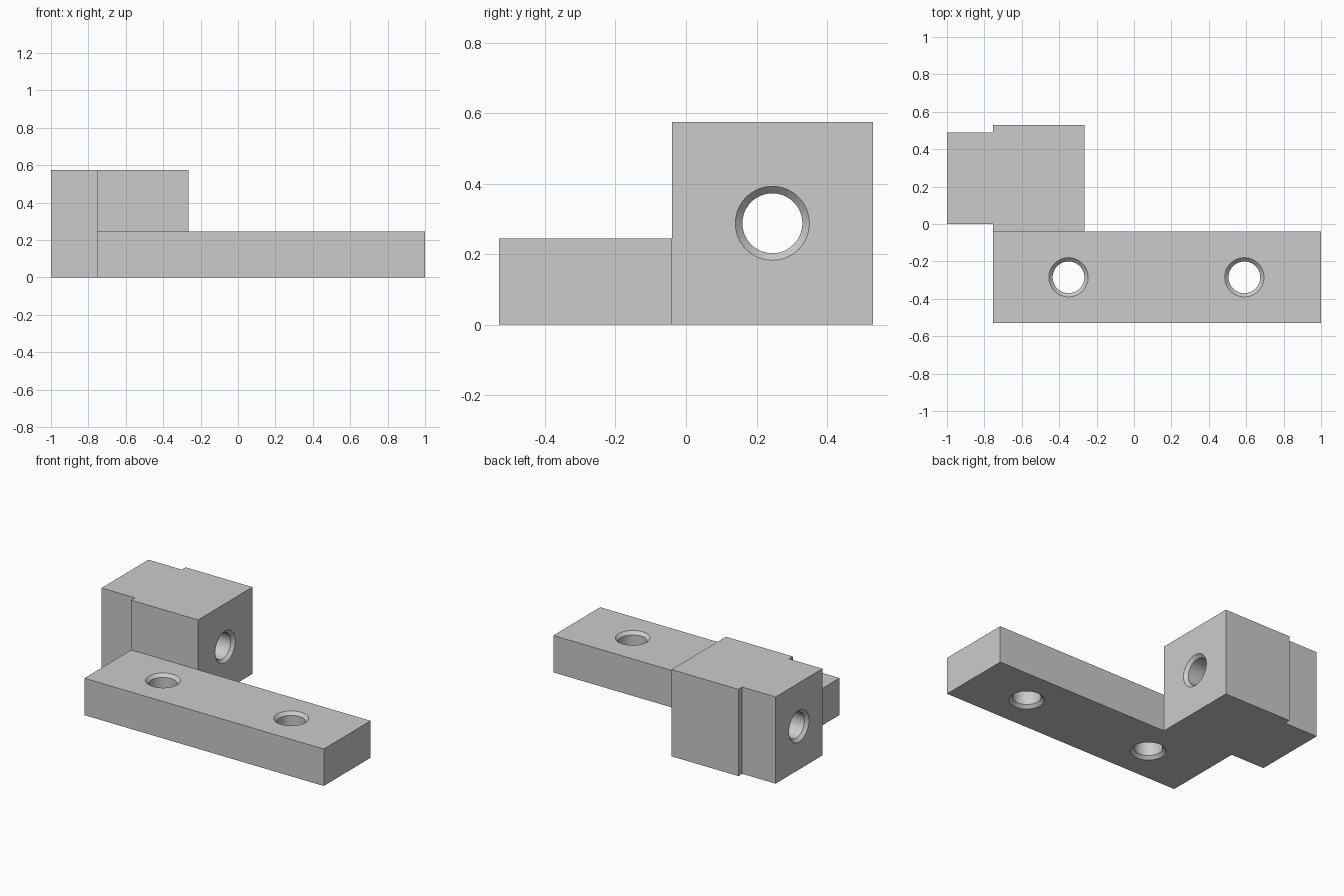
import bpy, bmesh
from math import pi
from mathutils import Matrix, Vector

cube = bpy.data.objects.get("Cube")
if cube:
    bpy.data.objects.remove(cube, do_unlink=True)

BAR_TOP, BLOCK_TOP = 0.245, 0.575
HOLE, RIM = 0.085, 0.105

grey = bpy.data.materials.new("plain grey")
grey.use_nodes = True
colour = (0.6, 0.6, 0.6, 1)
grey.diffuse_color = colour
grey.node_tree.nodes["Principled BSDF"].inputs["Base Color"].default_value = colour


def add_object(name, bm):
    bmesh.ops.recalc_face_normals(bm, faces=bm.faces)
    mesh = bpy.data.meshes.new(name)
    bm.to_mesh(mesh)
    bm.free()
    mesh.materials.append(grey)
    obj = bpy.data.objects.new(name, mesh)
    bpy.context.collection.objects.link(obj)
    return obj


def raise_faces(bm, faces, height, keep):
    """Extrude faces upward and return the new top faces."""
    result = bmesh.ops.extrude_face_region(bm, geom=faces, use_keep_orig=keep)["geom"]
    verts = [g for g in result if isinstance(g, bmesh.types.BMVert)]
    bmesh.ops.translate(bm, verts=verts, vec=(0, 0, height))
    return [g for g in result if isinstance(g, bmesh.types.BMFace)]


# Bracket body: stepped block footprint and bar footprint share one edge
bm = bmesh.new()
block = [(-1, 0), (-.755, 0), (-.755, -.04), (-.265, -.04),
         (-.265, .53), (-.755, .53), (-.755, .49), (-1, .49)]
bar = [(-.755, -.53), (1, -.53), (1, -.04), (-.265, -.04), (-.755, -.04)]
points = {p: bm.verts.new((*p, 0)) for p in block + bar if p not in block[2:4]}
points.update({p: bm.verts.new((*p, 0)) for p in block[2:4]})
footprint = [bm.faces.new([points[p] for p in outline]) for outline in (block, bar)]
tops = raise_faces(bm, footprint, BAR_TOP, True)
block_top = min(tops, key=lambda f: f.calc_center_median().x)
raise_faces(bm, [block_top], BLOCK_TOP - BAR_TOP, False)
for face in [f for f in bm.faces if len(f.verts) == 8
             and abs(f.calc_center_median().z - BAR_TOP) < 0.001]:
    bm.faces.remove(face)
bmesh.ops.recalc_face_normals(bm, faces=bm.faces)
bmesh.ops.dissolve_limit(bm, angle_limit=0.01, verts=bm.verts, edges=bm.edges)
body = add_object("bracket_body", bm)


# Chamfered through holes, cut with spun profiles
def cut_hole(name, start, axis, length):
    chamfer, over = RIM - HOLE, 0.02
    profile = [(0, -over), (RIM + over, -over), (HOLE, chamfer),
               (HOLE, length - chamfer), (RIM + over, length + over), (0, length + over)]
    bm = bmesh.new()
    verts = [bm.verts.new((r, 0, h)) for r, h in profile]
    edges = [bm.edges.new(pair) for pair in zip(verts, verts[1:])]
    bmesh.ops.spin(bm, geom=verts + edges, axis=(0, 0, 1), cent=(0, 0, 0),
                   angle=2 * pi, steps=64, use_duplicate=False)
    bmesh.ops.remove_doubles(bm, verts=bm.verts, dist=0.0001)
    turn = Vector((0, 0, 1)).rotation_difference(Vector(axis)).to_matrix().to_4x4()
    bm.transform(Matrix.Translation(start) @ turn)
    cutter = add_object(name, bm)
    cutter.hide_render = True
    cutter.hide_set(True)
    mod = body.modifiers.new(name, 'BOOLEAN')
    mod.operation, mod.solver, mod.object = 'DIFFERENCE', 'EXACT', cutter
    return cutter


cutters = [cut_hole("bar_hole_right", (-.35, -.285, 0), (0, 0, 1), BAR_TOP),
           cut_hole("bar_hole_left", (.59, -.285, 0), (0, 0, 1), BAR_TOP),
           cut_hole("block_hole", (-1, .245, BLOCK_TOP / 2), (1, 0, 0), .735)]

# Apply the cuts, drop the cutters and smooth the bores
bpy.ops.object.select_all(action='DESELECT')
body.select_set(True)
bpy.context.view_layer.objects.active = body
for mod in list(body.modifiers):
    bpy.ops.object.modifier_apply(modifier=mod.name)
for cutter in cutters:
    bpy.data.objects.remove(cutter, do_unlink=True)
bpy.ops.object.shade_smooth_by_angle(angle=pi / 6)
